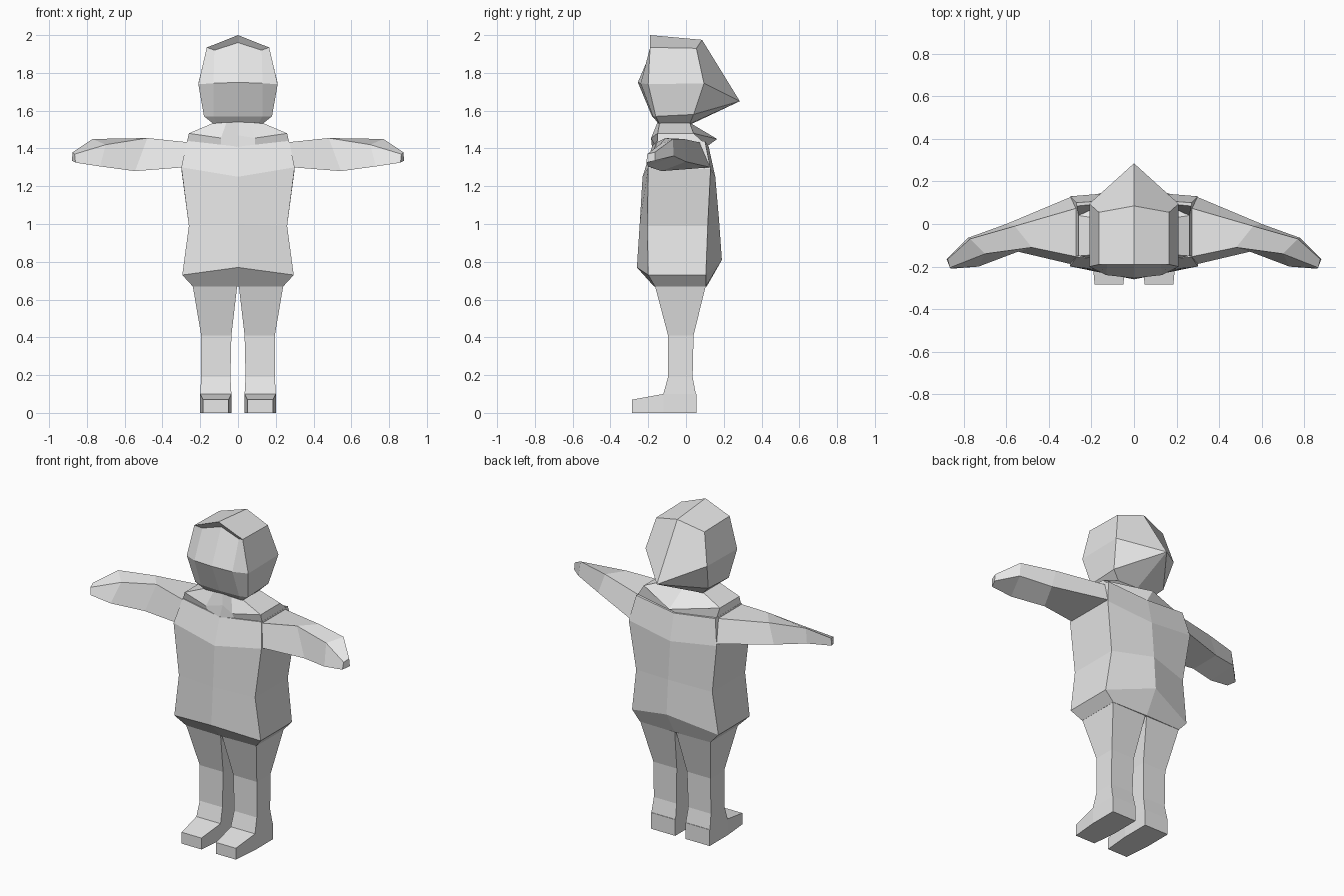
import bpy, bmesh

cloth = bpy.data.materials.new("plain_grey")
cloth.diffuse_color = (0.8, 0.8, 0.8, 1)


def loft(name, rings, closed):
    """Skin a stack of rings, cap both ends and mirror it across x = 0.
    Open rings run from front centre to back centre; closed ones form a limb."""
    bm = bmesh.new()
    for side in (1, -1):
        rows = [[bm.verts.new((side * x, y, z)) for x, y, z in r] for r in rings]
        n = len(rings[0])
        for a, b in zip(rows, rows[1:]):
            for i in range(n if closed else n - 1):
                j = (i + 1) % n
                bm.faces.new((a[i], a[j], b[j], b[i]))
        bm.faces.new(rows[0])
        bm.faces.new(rows[-1])
    bmesh.ops.remove_doubles(bm, verts=bm.verts, dist=0.0005)
    bmesh.ops.recalc_face_normals(bm, faces=bm.faces)
    mesh = bpy.data.meshes.new(name)
    bm.to_mesh(mesh)
    bm.free()
    mesh.materials.append(cloth)
    ob = bpy.data.objects.new(name, mesh)
    bpy.context.collection.objects.link(ob)
    return ob


def box_ring(x0, x1, y0, y1, z):
    return [(x0, y0, z), (x1, y0, z), (x1, y1, z), (x0, y1, z)]


# Coat: front centre, front corner, back corner, back centre
loft("coat", [
    [(0, -0.17, 0.67), (0.24, -0.165, 0.67), (0.24, 0.105, 0.67), (0, 0.11, 0.67)],
    [(0, -0.26, 0.77), (0.295, -0.20, 0.73), (0.295, 0.105, 0.73), (0, 0.19, 0.81)],
    [(0, -0.245, 1.00), (0.26, -0.205, 0.99), (0.26, 0.115, 0.99), (0, 0.175, 1.02)],
    [(0, -0.23, 1.25), (0.30, -0.20, 1.30), (0.30, 0.13, 1.29), (0, 0.155, 1.25)],
    [(0, -0.18, 1.41), (0.27, -0.155, 1.44), (0.27, 0.10, 1.44), (0, 0.12, 1.41)],
], False)

# Collar with a notch at the front
loft("collar", [
    [(0, -0.18, 1.405), (0.09, -0.165, 1.42), (0.27, -0.15, 1.435),
     (0.27, 0.09, 1.435), (0, 0.11, 1.41)],
    [(0, -0.15, 1.47), (0.09, -0.185, 1.455), (0.26, -0.15, 1.48),
     (0.26, 0.04, 1.48), (0, 0.165, 1.45)],
    [(0, -0.15, 1.54), (0.06, -0.15, 1.54), (0.13, -0.14, 1.535),
     (0.13, 0.02, 1.535), (0, 0.03, 1.53)],
], False)

# Hooded head: face rows in front, hood peak at the back
peak = (0, 0.285, 1.65)
temple, crown_side, crown_back = (0.165, -0.19, 1.935), (0.165, 0.055, 1.93), (0, 0.085, 1.975)
loft("hooded_head", [
    [(0, -0.15, 1.54), (0.11, -0.15, 1.535), (0.13, -0.14, 1.53),
     (0.13, 0.02, 1.53), (0, 0.03, 1.53)],
    [(0, -0.18, 1.57), (0.13, -0.175, 1.57), (0.18, -0.16, 1.57),
     (0.18, 0.04, 1.58), peak],
    [(0, -0.255, 1.75), (0.13, -0.24, 1.745), (0.21, -0.20, 1.74),
     (0.21, 0.095, 1.745), peak],
    [(0, -0.165, 1.96), (0.125, -0.17, 1.92), temple, crown_side, crown_back],
    [(0, -0.19, 2.0), (0.125, -0.19, 1.95), temple, crown_side, crown_back],
], False)

# Arms: front top, back top, back bottom, front bottom
loft("arms", [
    [(0.24, -0.16, 1.43), (0.25, 0.08, 1.43), (0.29, 0.13, 1.30), (0.29, -0.19, 1.30)],
    [(0.48, -0.11, 1.455), (0.56, -0.01, 1.45), (0.60, 0.0, 1.33), (0.545, -0.13, 1.28)],
    [(0.70, -0.14, 1.42), (0.77, -0.07, 1.45), (0.78, -0.065, 1.36), (0.73, -0.20, 1.305)],
    [(0.865, -0.205, 1.37), (0.875, -0.165, 1.38), (0.88, -0.165, 1.335), (0.86, -0.21, 1.325)],
], True)

# Legs, with the ankle running down to the heel
loft("legs", [
    box_ring(0.004, 0.24, -0.165, 0.105, 0.675),
    box_ring(0.035, 0.195, -0.095, 0.04, 0.41),
    box_ring(0.04, 0.195, -0.095, 0.035, 0.19),
    box_ring(0.035, 0.20, -0.12, 0.052, 0.10),
], True)

# Shoes, lofted from heel to toe
loft("shoes", [
    [(x0, y, 0), (x1, y, 0), (x1, y, h), (x0, y, h)]
    for x0, x1, y, h in ((0.035, 0.20, 0.055, 0.10), (0.035, 0.20, -0.12, 0.10),
                         (0.05, 0.185, -0.285, 0.07))
], True)
